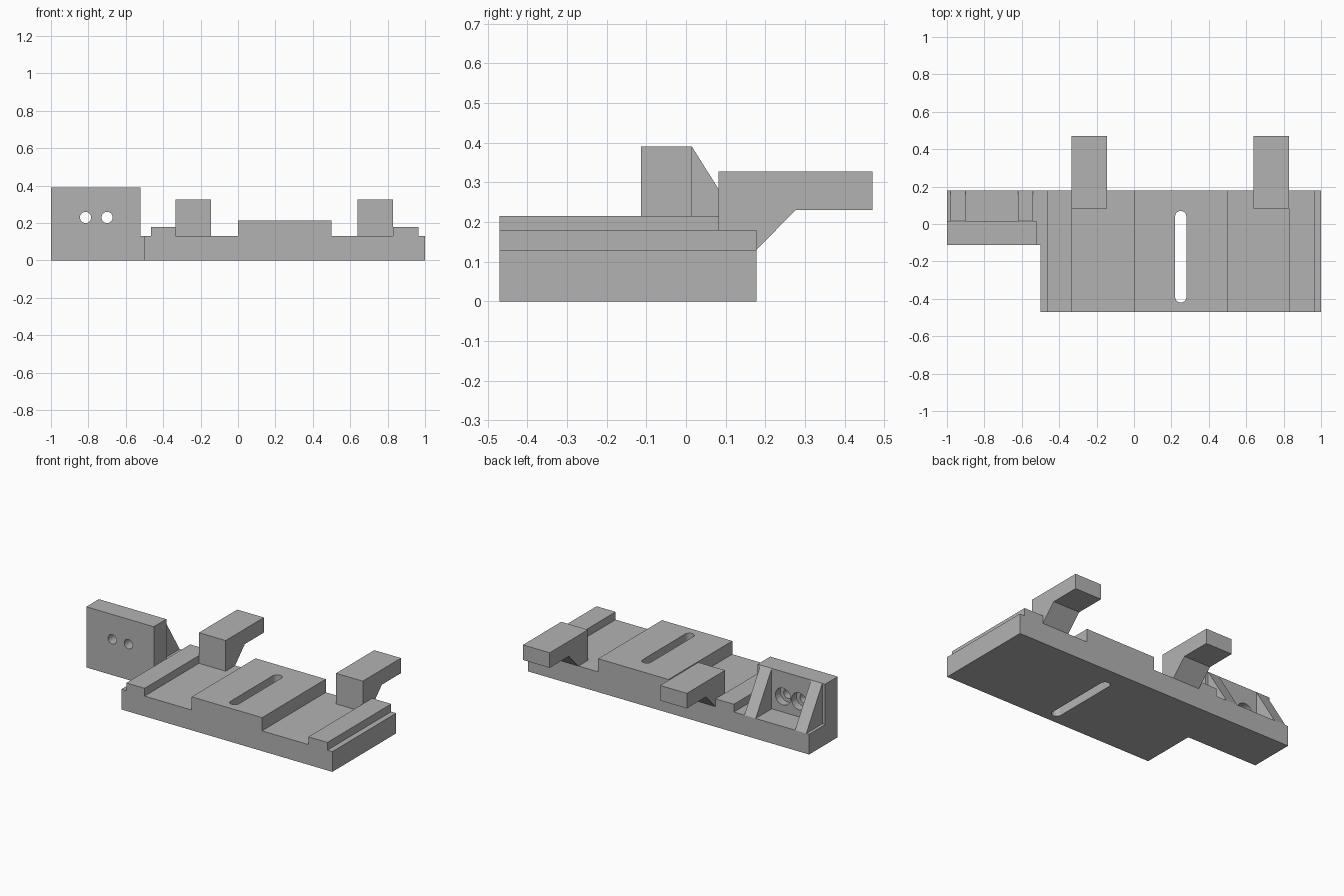
import bpy
import bmesh
from math import pi, sin, cos
from mathutils import Vector

cube = bpy.data.objects.get("Cube")
if cube:
    bpy.data.objects.remove(cube, do_unlink=True)

grey = bpy.data.materials.new("plain grey")
grey.use_nodes = True
grey.diffuse_color = (0.45, 0.45, 0.45, 1)
grey.node_tree.nodes["Principled BSDF"].inputs["Base Color"].default_value = grey.diffuse_color


def prism(name, axis, profile, start, end):
    """Extrude a 2D profile (its two axes in x, y, z order) along an axis."""
    def place(a, b):
        co = [a, b]
        co.insert("xyz".index(axis), start)
        return co

    step = Vector((0, 0, 0))
    setattr(step, axis, end - start)
    bm = bmesh.new()
    face = bm.faces.new([bm.verts.new(place(a, b)) for a, b in profile])
    ext = bmesh.ops.extrude_face_region(bm, geom=[face], use_keep_orig=True)
    bmesh.ops.translate(bm, vec=step,
                        verts=[v for v in ext["geom"] if isinstance(v, bmesh.types.BMVert)])
    bmesh.ops.recalc_face_normals(bm, faces=bm.faces)
    mesh = bpy.data.meshes.new(name)
    bm.to_mesh(mesh)
    bm.free()
    mesh.materials.append(grey)
    obj = bpy.data.objects.new(name, mesh)
    bpy.context.collection.objects.link(obj)
    return obj


def rounded(a, b0, b1, r, n=32):
    """Slot outline centred on a, its arc centres at b0 and b1; a circle if equal."""
    pts = []
    for centre, turn in ((b1, 0), (b0, pi)):
        count = n // 2 + (1 if b0 != b1 else 0)
        for i in range(count):
            t = turn + pi * i / (n // 2)
            pts.append((a + r * cos(t), centre + r * sin(t)))
    return pts


def cut(obj, cutter):
    mod = obj.modifiers.new("cut", "BOOLEAN")
    mod.operation, mod.solver, mod.object = "DIFFERENCE", "EXACT", cutter
    bpy.ops.object.select_all(action="DESELECT")
    obj.select_set(True)
    bpy.context.view_layer.objects.active = obj
    bpy.ops.object.modifier_apply(modifier=mod.name)
    bpy.data.objects.remove(cutter, do_unlink=True)
    bpy.ops.object.shade_smooth_by_angle()


FRONT, BACK, DECK = -0.47, 0.178, 0.13

# Stepped bed: two side rails and a raised centre block
steps = [(-0.5, -0.465, DECK), (-0.465, -0.335, 0.18), (-0.335, 0, DECK),
         (0, 0.5, 0.215), (0.5, 0.83, DECK), (0.83, 0.965, 0.18), (0.965, 1, DECK)]
outline = [(-0.5, 0)] + [(x, z) for x0, x1, z in steps for x in (x0, x1)] + [(1, 0)]
bed = prism("stepped_bed", "y", outline, FRONT, BACK)
cut(bed, prism("slot_cutter", "z", rounded(0.25, -0.39, 0.04, 0.03), -0.1, 0.4))

# Upright mounting plate with its foot
plate_outline = [(-0.113, 0), (BACK, 0), (BACK, DECK), (0.015, DECK), (0.015, 0.39), (-0.113, 0.39)]
plate = prism("mounting_plate", "x", plate_outline, -1, -0.52)
for x in (-0.815, -0.7):
    cut(plate, prism("hole_cutter", "y", rounded(x, 0.23, 0.23, 0.03), -0.2, 0.1))
    cut(plate, prism("counterbore_cutter", "y", rounded(x, 0.23, 0.23, 0.054), -0.035, 0.1))

# Short bridge joining the foot to the bed
prism("foot_bridge", "x", [(-0.113, 0), (BACK, 0), (BACK, DECK), (-0.113, DECK)], -0.52, -0.5)

# Sloped ribs behind the plate
for name, x in (("right_rib", -0.98), ("left_rib", -0.62)):
    prism(name, "x", [(0.015, DECK), (BACK, DECK), (0.015, 0.39)], x, x + 0.08)

# Rear hooks overhanging the bed
hook = [(0.082, DECK), (BACK, DECK), (0.276, 0.23), (0.47, 0.23), (0.47, 0.327), (0.082, 0.327)]
for name, x in (("right_hook", -0.335), ("left_hook", 0.64)):
    prism(name, "x", hook, x, x + 0.19)
